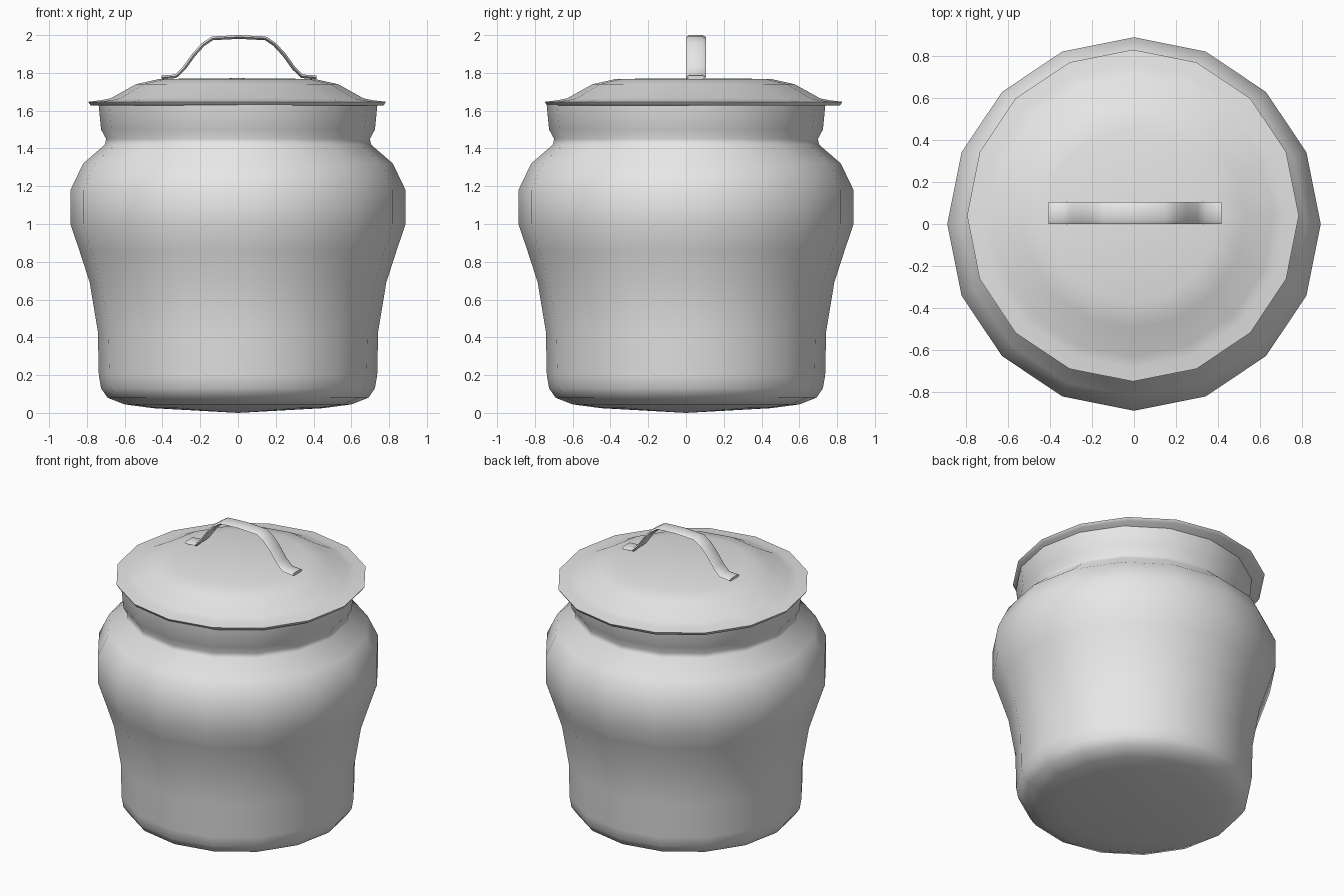
import bpy, bmesh, math
from mathutils import Vector

if "Cube" in bpy.data.objects:
    bpy.data.objects.remove(bpy.data.objects["Cube"], do_unlink=True)

SIDES = 16
grey = bpy.data.materials.new("plain grey")
grey.use_nodes = True
grey.diffuse_color = (0.8, 0.8, 0.8, 1)
grey.node_tree.nodes["Principled BSDF"].inputs["Base Color"].default_value = (0.8, 0.8, 0.8, 1)


def finish(name, bm, sharp_angle):
    """Turn a bmesh into a smooth-shaded object with sharp edges kept."""
    bmesh.ops.remove_doubles(bm, verts=bm.verts, dist=0.0005)
    bmesh.ops.recalc_face_normals(bm, faces=bm.faces)
    mesh = bpy.data.meshes.new(name)
    bm.to_mesh(mesh)
    bm.free()
    mesh.materials.append(grey)
    mesh.shade_smooth()
    mesh.set_sharp_from_angle(angle=math.radians(sharp_angle))
    obj = bpy.data.objects.new(name, mesh)
    bpy.context.collection.objects.link(obj)
    return obj


def lathe(name, profile, sharp_angle):
    """Spin an (r, z) profile around the z axis."""
    bm = bmesh.new()
    verts = [bm.verts.new((r, 0, z)) for r, z in profile]
    edges = [bm.edges.new(pair) for pair in zip(verts, verts[1:])]
    bmesh.ops.spin(bm, geom=verts + edges, cent=(0, 0, 0), axis=(0, 0, 1),
                   angle=math.tau, steps=SIDES, use_duplicate=False)
    return finish(name, bm, sharp_angle)


# Jar: outer wall, then the same wall moved inward for the hollow inside
outer = [(0.45, 0.025), (0.6, 0.045), (0.69, 0.08), (0.725, 0.13), (0.737, 0.2),
         (0.742, 0.43), (0.785, 0.69), (0.84, 0.86), (0.887, 1.0), (0.887, 1.18),
         (0.82, 1.32), (0.705, 1.42), (0.698, 1.45), (0.725, 1.5), (0.738, 1.632)]
inner = [(r - 0.045, z) for r, z in reversed(outer[4:])]
lathe("jar_body", [(0, 0)] + outer + inner + [(0.6, 0.1), (0, 0.07)], 75)

# Lid: flat flange, domed shoulder and a flat top, sitting a little off centre
lid = lathe("lid", [(0, 1.63), (0.775, 1.627), (0.788, 1.647), (0.72, 1.655),
                    (0.67, 1.665), (0.535, 1.74), (0.41, 1.768), (0, 1.772)], 60)
lid.location = (-0.005, 0.04, 0)

# Handle: a thin strap swept along a mirrored arch with flat feet
half = [(0.0, 1.99), (0.14, 1.983), (0.19, 1.95), (0.24, 1.895),
        (0.29, 1.825), (0.335, 1.782), (0.41, 1.776)]
path = [Vector((-x, 0, z)) for x, z in reversed(half[1:])] + [Vector((x, 0, z)) for x, z in half]
section = [(-0.053, 0), (-0.035, 0.01), (0.035, 0.01),
           (0.053, 0), (0.035, -0.01), (-0.035, -0.01)]
bm = bmesh.new()
rings = []
for i, p in enumerate(path):
    along = (path[min(i + 1, len(path) - 1)] - path[max(i - 1, 0)]).normalized()
    up = Vector((-along.z, 0, along.x))
    rings.append([bm.verts.new(p + up * n + Vector((0, y, 0))) for y, n in section])
for a, b in zip(rings, rings[1:]):
    for k in range(len(section)):
        m = (k + 1) % len(section)
        bm.faces.new((a[k], a[m], b[m], b[k]))
bm.faces.new(rings[0])
bm.faces.new(rings[-1])
handle = finish("lid_handle", bm, 60)
handle.location = (0.005, 0.052, 0)
